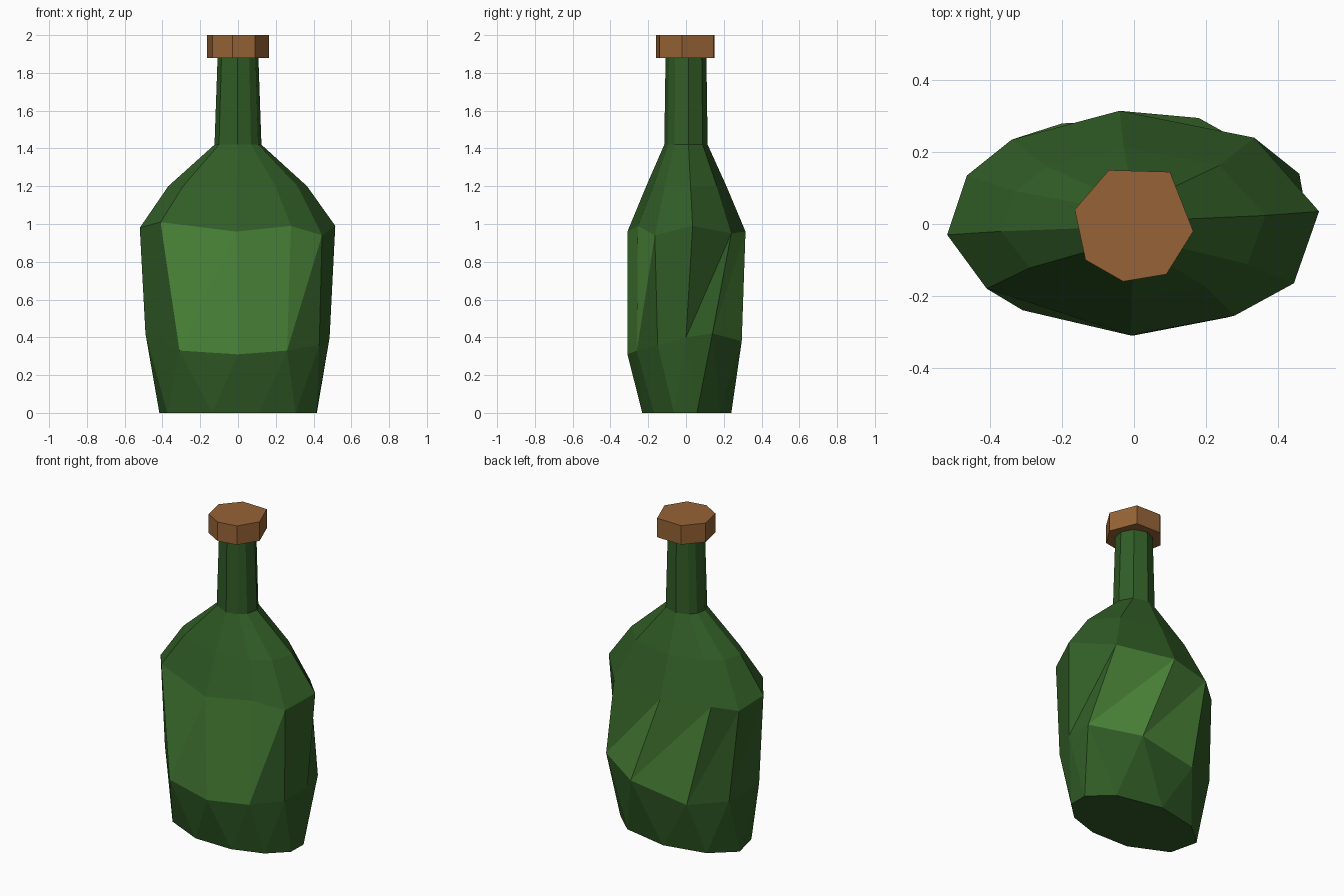
import bpy, math

if "Cube" in bpy.data.objects:
    bpy.data.objects.remove(bpy.data.objects["Cube"])


def material(name, color):
    m = bpy.data.materials.new(name)
    m.diffuse_color = (*color, 1)
    m.use_nodes = True
    m.node_tree.nodes["Principled BSDF"].inputs["Base Color"].default_value = m.diffuse_color
    return m


green = material("dark green glass", (0.030, 0.107, 0.019))
label = material("light green label", (0.070, 0.235, 0.040))
cork = material("brown cork", (0.305, 0.125, 0.037))


def build(name, verts, faces, mats, slots=None):
    me = bpy.data.meshes.new(name)
    me.from_pydata(verts, [], faces)
    for m in mats:
        me.materials.append(m)
    for i in slots or []:
        me.polygons[i].material_index = 1
    ob = bpy.data.objects.new(name, me)
    bpy.context.collection.objects.link(ob)
    return ob


# Hand-cut rings of the faceted body, counter-clockwise from the front left
upper = [(-.41, -.18, 1.01), (-.01, -.31, .96), (.28, -.255, .99), (.445, -.165, .94),
         (.515, .035, .99), (.335, .24, .95), (-.04, .315, .96), (-.34, .235, .96),
         (-.465, .135, .93), (-.52, -.03, .98)]
lower = [(-.31, -.24, .33), (0, -.31, .31), (.26, -.26, .33), (.43, -.15, .36),
         (.485, 0, .40), (.46, .14, .42), (.18, .295, .38), (-.20, .28, .32),
         (-.42, .17, .36), (-.49, -.03, .42)]
N = len(upper)


def ellipse_dir(x, y, rx, ry, z):
    # point of an ellipse lying in the direction of a body vertex
    a = math.atan2(y / .31, x / .52)
    return (rx * math.cos(a), ry * math.sin(a), z)


# Base ring is staggered by half a facet, giving triangular facets
base = [ellipse_dir(lower[i][0] + lower[(i + 1) % N][0],
                    lower[i][1] + lower[(i + 1) % N][1], .43, .24, 0) for i in range(N)]
shoulder = [(x * .71, y * .68, 1.20) for x, y, z in upper]
neck_low = [ellipse_dir(x, y, .125, .115, 1.42) for x, y, z in upper]
neck_top = [ellipse_dir(x, y, .108, .108, 1.90) for x, y, z in upper]
rings = [base, lower, upper, shoulder, neck_low, neck_top]
verts = [v for r in rings for v in r]

faces, painted = [list(range(N))[::-1]], []
for i in range(N):
    j = (i + 1) % N
    faces += [(i, N + j, N + i), (i, j, N + j)]
for r in range(1, 5):
    for i in range(N):
        j = (i + 1) % N
        a, b, c, d = r * N + i, r * N + j, r * N + N + j, r * N + N + i
        if r == 1:
            # label panels: front facets 0-1 plus a corner, back facets 5-6
            if i in (0, 1, 5, 6):
                painted += [len(faces), len(faces) + 1]
            if i == 2:
                painted.append(len(faces))
            faces += [(a, c, d), (a, b, c)]
        else:
            faces.append((a, b, c, d))
faces.append([5 * N + i for i in range(N)])
build("bottle", verts, faces, [green, label], painted)

# Seven-sided cork stopper
outline = [(-.165, .04), (-.135, -.10), (-.03, -.16), (.09, -.14),
           (.165, -.02), (.10, .145), (-.07, .15)]
K = len(outline)
verts = [(x, y, z) for z in (1.88, 2.0) for x, y in outline]
faces = [list(range(K))[::-1], list(range(K, 2 * K))]
faces += [(i, (i + 1) % K, K + (i + 1) % K, K + i) for i in range(K)]
build("stopper", verts, faces, [cork])
